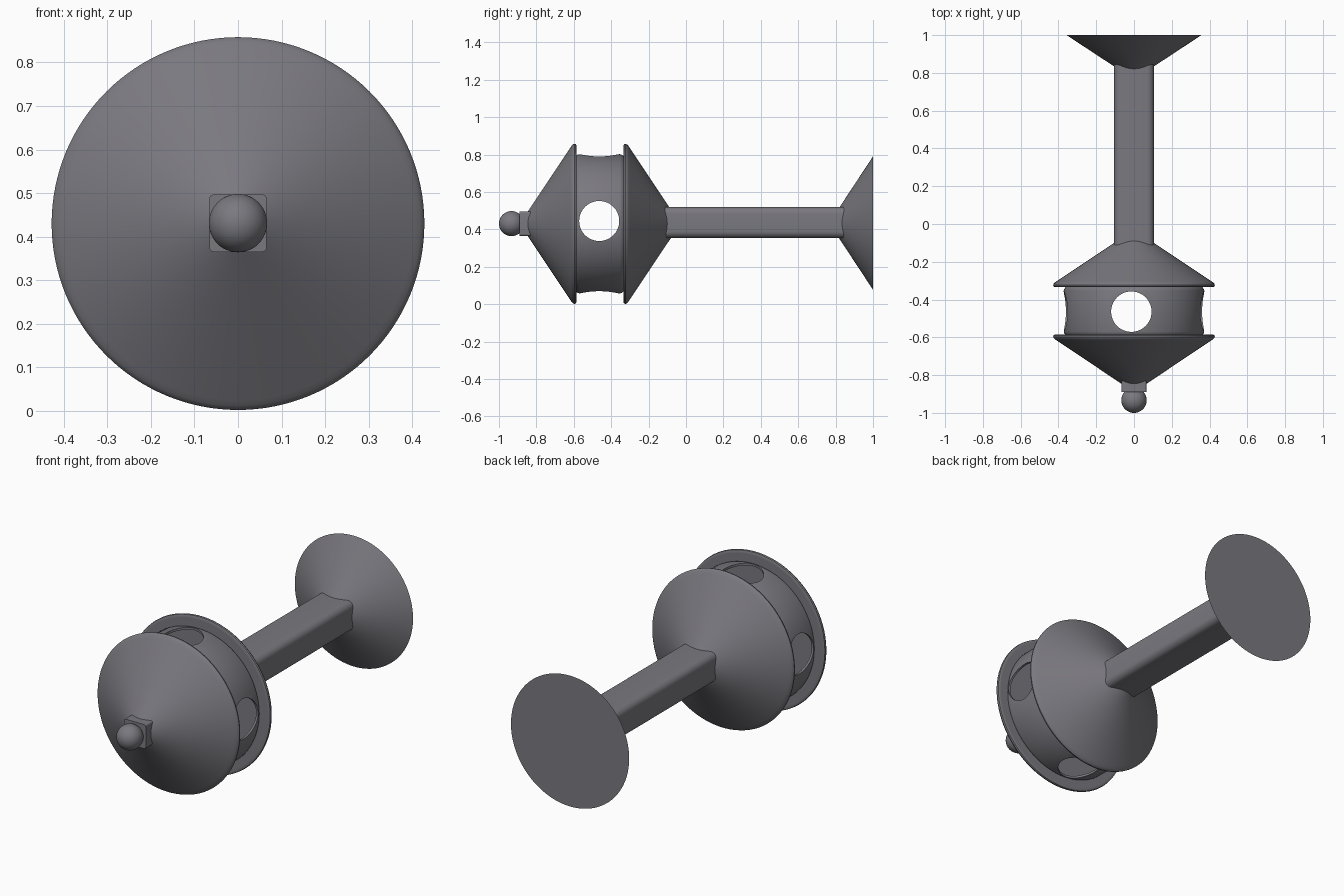
import bpy, bmesh, math
from mathutils import Matrix

if "Cube" in bpy.data.objects:
    bpy.data.objects.remove(bpy.data.objects["Cube"])

CZ = 0.43  # height of the long axis

dark = bpy.data.materials.new("dark_grey")
dark.diffuse_color = (0.195, 0.19, 0.213, 1)
dark.use_nodes = True
dark.node_tree.nodes["Principled BSDF"].inputs["Base Color"].default_value = dark.diffuse_color


def smooth(ob, angle=30):
    bpy.ops.object.select_all(action='DESELECT')
    ob.select_set(True)
    bpy.context.view_layer.objects.active = ob
    bpy.ops.object.shade_smooth_by_angle(angle=math.radians(angle))


def finish(name, bm):
    bmesh.ops.recalc_face_normals(bm, faces=bm.faces)
    me = bpy.data.meshes.new(name)
    bm.to_mesh(me)
    bm.free()
    me.materials.append(dark)
    ob = bpy.data.objects.new(name, me)
    bpy.context.collection.objects.link(ob)
    smooth(ob)
    return ob


def lathe(name, profile, closed=False, n=128, z=CZ):
    """Turn (radius, y) points around the y axis."""
    bm = bmesh.new()
    rings = []
    for r, y in profile:
        if r == 0:
            rings.append([bm.verts.new((0, y, z))] * n)
        else:
            rings.append([bm.verts.new((r * math.cos(2 * math.pi * i / n), y,
                                        z + r * math.sin(2 * math.pi * i / n))) for i in range(n)])
    pairs = list(zip(rings, rings[1:]))
    if closed:
        pairs.append((rings[-1], rings[0]))
    for a, b in pairs:
        for i in range(n):
            j = (i + 1) % n
            bm.faces.new(list(dict.fromkeys((a[i], a[j], b[j], b[i]))))
    return finish(name, bm)


def slope(apex, r, y):
    """Straight cone side with extra rings near both ends so it shades as a true cone."""
    return [(r * t, apex + (y - apex) * t) for t in (0, 0.02, 0.05, 0.5, 0.97, 1)]


def bar(name, half_x, half_z, y0, y1, z, bevel):
    """Square bar along y with rounded long edges."""
    bm = bmesh.new()
    bmesh.ops.create_cube(bm, size=1, matrix=Matrix.Translation((0, (y0 + y1) / 2, z))
                          @ Matrix.Diagonal((2 * half_x, y1 - y0, 2 * half_z, 1)))
    edges = [e for e in bm.edges if abs(e.verts[0].co.y - e.verts[1].co.y) > 1e-4]
    bmesh.ops.bevel(bm, geom=edges, offset=bevel, segments=6, profile=0.5, affect='EDGES')
    return finish(name, bm)


# front and middle cones with rounded rims
rim = [(0.425, 0.007), (0.428, 0.014), (0.426, 0.022), (0.420, 0.025), (0.410, 0.025), (0, 0.025)]
lathe("front_cone", slope(-0.89, 0.418, -0.611) + [(r, -0.611 + d) for r, d in rim])
lathe("middle_cone", slope(-0.03, 0.418, -0.309) + [(r, -0.309 - d) for r, d in rim])
# flared foot at the back end
lathe("end_cone", slope(0.765, 0.357, 1.0) + [(0, 1.0)], z=0.434)

# hollow drum between the cones
drum = lathe("drum", [(0.362, -0.590), (0.370, -0.578), (0.372, -0.570), (0.372, -0.352),
                      (0.368, -0.342), (0.358, -0.330), (0.352, -0.330), (0.360, -0.352),
                      (0.360, -0.570), (0.355, -0.590)], closed=True)

# round holes through the drum, sideways and up-down
for axis, loc in (('Y', (0, -0.464, 0.445)), ('X', (-0.014, -0.464, CZ))):
    bm = bmesh.new()
    turn = Matrix.Rotation(math.pi / 2, 4, 'Y') if axis == 'Y' else Matrix.Identity(4)
    bmesh.ops.create_cone(bm, cap_ends=True, segments=64, radius1=0.107, radius2=0.107,
                          depth=1.2, matrix=Matrix.Translation(loc) @ turn)
    cutter = finish("hole_cutter", bm)
    cutter.hide_render = True
    mod = drum.modifiers.new("hole", 'BOOLEAN')
    mod.operation, mod.solver, mod.object = 'DIFFERENCE', 'EXACT', cutter
    smooth(drum)
    bpy.ops.object.modifier_apply(modifier=mod.name)
    bpy.data.objects.remove(cutter)
smooth(drum)

# long beam, and the short neck behind the ball
bar("beam", 0.105, 0.083, -0.14, 0.86, 0.437, 0.036)
bar("neck", 0.066, 0.066, -0.89, -0.80, 0.431, 0.011)

# ball at the tip
bm = bmesh.new()
bmesh.ops.create_uvsphere(bm, u_segments=48, v_segments=24, radius=0.067,
                          matrix=Matrix.Translation((0, -0.933, 0.431)))
finish("ball", bm)
